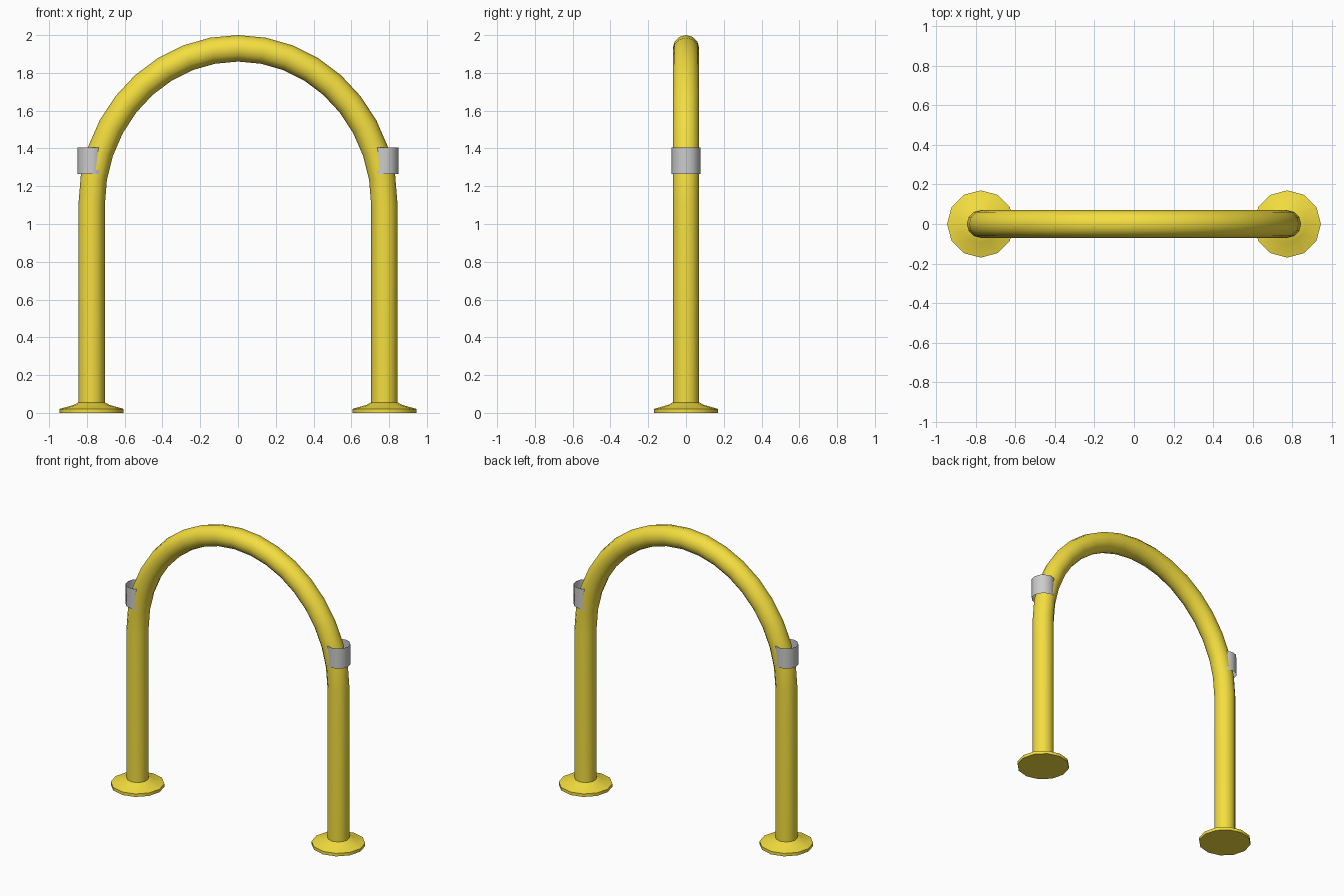
import bpy, bmesh
from math import sin, cos, pi, radians
from mathutils import Vector

if "Cube" in bpy.data.objects:
    bpy.data.objects.remove(bpy.data.objects["Cube"])

SIDES = 12
LEG_X = 0.775
TUBE_R = 0.07
SPRING_Z = 1.1    # height where the legs start to bend
RISE = 0.83       # rise of the arch centre line

yellow = bpy.data.materials.new("yellow_paint")
yellow.diffuse_color = (0.9, 0.73, 0.05, 1)
yellow.use_nodes = True
yellow.node_tree.nodes["Principled BSDF"].inputs["Base Color"].default_value = yellow.diffuse_color


def loft(name, rings, cap, material=None):
    """Skin a list of vertex rings, optionally closing both ends."""
    bm = bmesh.new()
    loops = [[bm.verts.new(p) for p in ring] for ring in rings]
    for a, b in zip(loops, loops[1:]):
        for i in range(SIDES):
            j = (i + 1) % SIDES
            bm.faces.new((a[i], a[j], b[j], b[i]))
    if cap:
        bm.faces.new(loops[0][::-1])
        bm.faces.new(loops[-1])
    bmesh.ops.recalc_face_normals(bm, faces=bm.faces)
    mesh = bpy.data.meshes.new(name)
    bm.to_mesh(mesh)
    bm.free()
    obj = bpy.data.objects.new(name, mesh)
    bpy.context.collection.objects.link(obj)
    if material:
        mesh.materials.append(material)
    bpy.ops.object.select_all(action='DESELECT')
    obj.select_set(True)
    bpy.context.view_layer.objects.active = obj
    bpy.ops.object.shade_smooth_by_angle(angle=radians(35))
    return obj


def ring(center, u, v, radius):
    return [center + radius * (cos(2 * pi * i / SIDES) * u + sin(2 * pi * i / SIDES) * v)
            for i in range(SIDES)]


X, Y = Vector((1, 0, 0)), Vector((0, 1, 0))

# Bent tube: two straight legs joined by an elliptical arch
rings = [ring(Vector((LEG_X, 0, 0.01)), X, Y, TUBE_R)]
for k in range(19):
    t = pi * k / 18
    center = Vector((LEG_X * cos(t), 0, SPRING_Z + RISE * sin(t)))
    normal = Vector((RISE * cos(t), 0, LEG_X * sin(t))).normalized()
    rings.append(ring(center, normal, Y, TUBE_R))
rings.append(ring(Vector((-LEG_X, 0, 0.01)), -X, Y, TUBE_R))
loft("bent_tube", rings, True, yellow)

for side, label in ((-1, "left"), (1, "right")):
    # Floor flange: flat disc sloping up to a collar
    profile = [(0.17, 0), (0.17, 0.021), (0.095, 0.042), (0.073, 0.054)]
    loft(label + "_foot_flange",
         [ring(Vector((side * LEG_X, 0, z)), X, Y, r) for r, z in profile], True, yellow)
    # Thin open sleeve around the top of the leg
    loft(label + "_sleeve",
         [ring(Vector((side * LEG_X, 0, z)), X, Y, 0.076) for z in (1.265, 1.405)], False)
